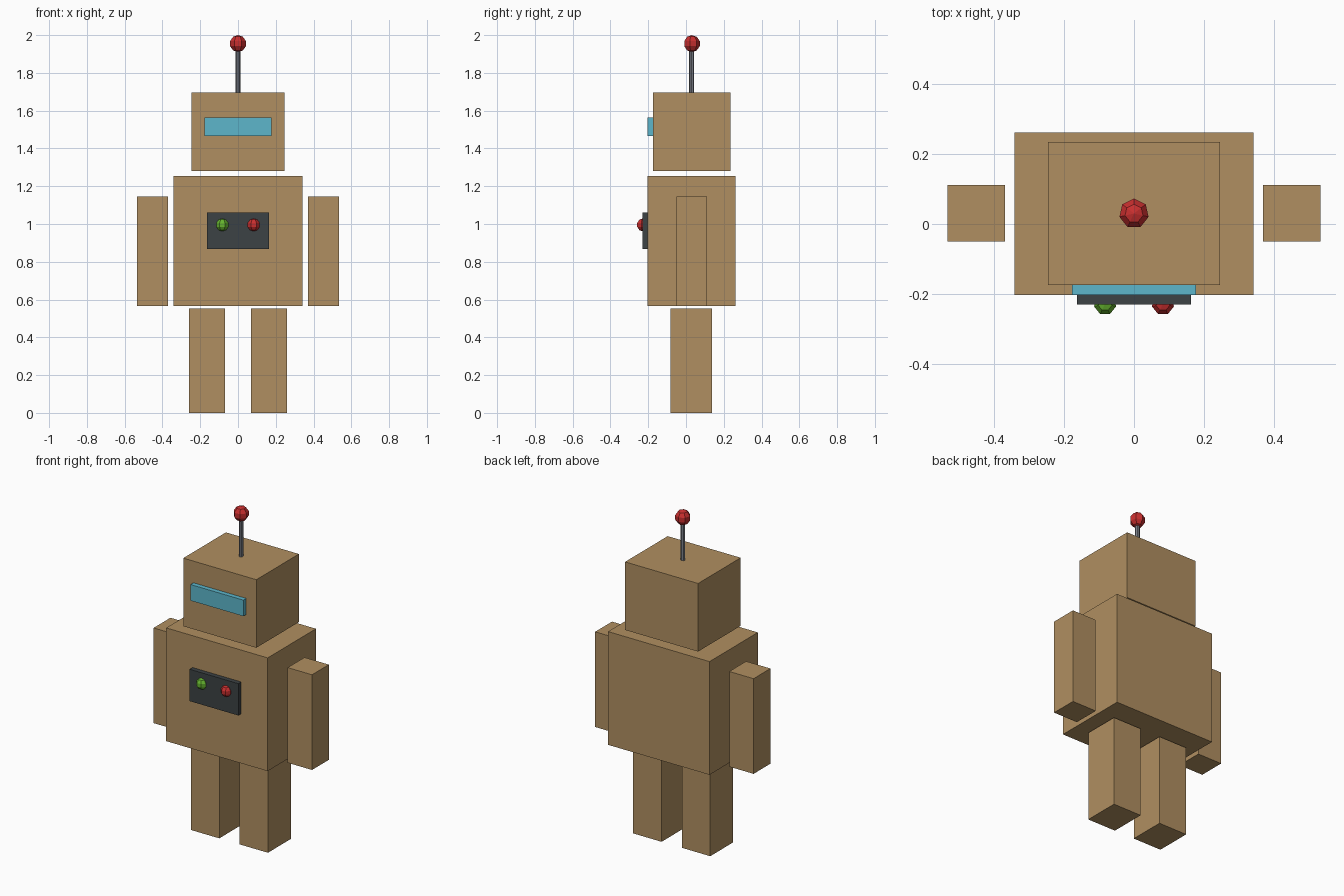
import bpy, bmesh, math
from mathutils import Matrix

if "Cube" in bpy.data.objects:
    bpy.data.objects.remove(bpy.data.objects["Cube"])


def material(name, rgb):
    m = bpy.data.materials.new(name)
    m.diffuse_color = (*rgb, 1.0)
    m.use_nodes = True
    m.node_tree.nodes["Principled BSDF"].inputs["Base Color"].default_value = m.diffuse_color
    return m


CARDBOARD = material("cardboard", (0.434, 0.275, 0.119))
BLUE = material("visor blue", (0.11, 0.47, 0.60))
DARK = material("dark panel", (0.045, 0.054, 0.058))
RED = material("red", (0.58, 0.028, 0.028))
GREEN = material("green", (0.13, 0.45, 0.028))
GREY = material("metal grey", (0.20, 0.215, 0.25))


def finish(name, bm, mat):
    mesh = bpy.data.meshes.new(name)
    bm.to_mesh(mesh)
    bm.free()
    mesh.materials.append(mat)
    obj = bpy.data.objects.new(name, mesh)
    bpy.context.collection.objects.link(obj)
    return obj


def box(name, x, y, z, mat):
    """Box from (min, max) ranges on each axis."""
    bm = bmesh.new()
    bmesh.ops.create_cube(bm, size=1.0)
    mid = [(a + b) / 2 for a, b in (x, y, z)]
    size = [b - a for a, b in (x, y, z)]
    bm.transform(Matrix.Translation(mid) @ Matrix.Diagonal((*size, 1.0)))
    return finish(name, bm, mat)


def ball(name, centre, radius, mat):
    """Seven-sided low-poly ball with one corner facing the back."""
    bm = bmesh.new()
    bmesh.ops.create_uvsphere(bm, u_segments=7, v_segments=5, radius=radius)
    rim = max(bm.verts, key=lambda v: v.co.xy.length).co
    turn = math.pi / 2 - math.atan2(rim.y, rim.x)
    bm.transform(Matrix.Translation(centre) @ Matrix.Rotation(turn, 4, 'Z'))
    return finish(name, bm, mat)


# Body and head
box("torso", (-0.342, 0.342), (-0.203, 0.262), (0.565, 1.255), CARDBOARD)
box("head", (-0.246, 0.246), (-0.175, 0.235), (1.28, 1.695), CARDBOARD)

# Arms and legs on both sides
for side, s in (("left", 1), ("right", -1)):
    box(side + "_arm", sorted((s * 0.37, s * 0.534)), (-0.05, 0.112), (0.565, 1.145), CARDBOARD)
    box(side + "_leg", sorted((s * 0.068, s * 0.26)), (-0.083, 0.138), (0.0, 0.552), CARDBOARD)

# Visor and chest panel
box("visor", (-0.178, 0.178), (-0.203, -0.173), (1.465, 1.563), BLUE)
box("chest_panel", (-0.164, 0.164), (-0.231, -0.201), (0.867, 1.061), DARK)
ball("green_button", (-0.083, -0.229, 0.995), 0.034, GREEN)
ball("red_button", (0.083, -0.229, 0.995), 0.034, RED)

# Antenna
bm = bmesh.new()
bmesh.ops.create_cone(bm, cap_ends=True, segments=8, radius1=0.013, radius2=0.013, depth=0.24)
bm.transform(Matrix.Translation((0, 0.03, 1.81)))
finish("antenna_rod", bm, GREY)
ball("antenna_ball", (0, 0.03, 1.955), 0.045, RED)
